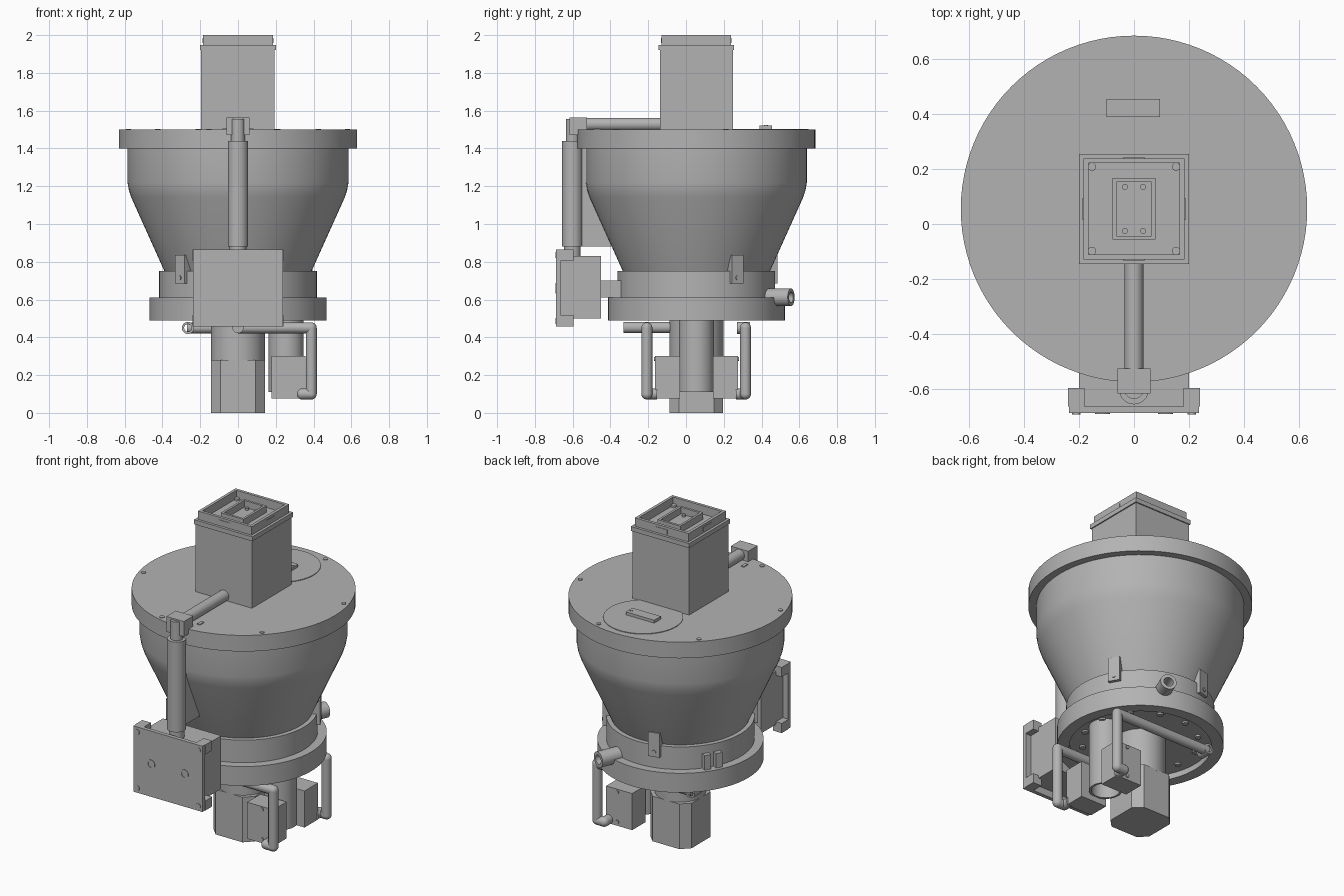
import bpy, bmesh, math
from mathutils import Vector, Matrix

cube = bpy.data.objects.get("Cube")
if cube:
    bpy.data.objects.remove(cube, do_unlink=True)

grey = bpy.data.materials.new("machine_grey")
grey.use_nodes = True
COLOR = (0.45, 0.45, 0.45, 1)
grey.diffuse_color = COLOR
grey.node_tree.nodes["Principled BSDF"].inputs["Base Color"].default_value = COLOR

CY = 0.055  # y of the main vertical axis


def finish(name, bm, smooth=False):
    bmesh.ops.recalc_face_normals(bm, faces=bm.faces)
    mesh = bpy.data.meshes.new(name)
    bm.to_mesh(mesh)
    bm.free()
    ob = bpy.data.objects.new(name, mesh)
    bpy.context.collection.objects.link(ob)
    mesh.materials.append(grey)
    if smooth:
        bpy.ops.object.select_all(action='DESELECT')
        ob.select_set(True)
        bpy.context.view_layer.objects.active = ob
        bpy.ops.object.shade_smooth_by_angle(angle=math.radians(32))
    return ob


def box(name, x, y, z, matrix=Matrix()):
    """Box from (min, max) ranges."""
    bm = bmesh.new()
    size = [r[1] - r[0] for r in (x, y, z)]
    mid = [(r[1] + r[0]) / 2 for r in (x, y, z)]
    bmesh.ops.create_cube(bm, size=1, matrix=matrix @ Matrix.Translation(mid) @ Matrix.Diagonal((*size, 1)))
    return finish(name, bm)


def lathe(name, profile, at=(0, CY, 0), axis=(0, 0, 1), steps=96):
    """Turn (radius, height) points about an axis."""
    bm = bmesh.new()
    pts = [bm.verts.new((r, 0, h)) for r, h in profile]
    edges = [bm.edges.new(p) for p in zip(pts, pts[1:])]
    bmesh.ops.spin(bm, geom=pts + edges, cent=(0, 0, 0), axis=(0, 0, 1), angle=math.tau, steps=steps)
    bmesh.ops.remove_doubles(bm, verts=bm.verts, dist=1e-5)
    turn = Vector((0, 0, 1)).rotation_difference(Vector(axis)).to_matrix().to_4x4()
    bm.transform(Matrix.Translation(at) @ turn)
    return finish(name, bm, True)


def rod(name, a, b, r, steps=32):
    a, b = Vector(a), Vector(b)
    h = (b - a).length
    return lathe(name, [(0, 0), (r, 0), (r, h), (0, h)], a, b - a, steps)


def sleeve(name, a, b, r, inner, steps=40):
    a, b = Vector(a), Vector(b)
    h = (b - a).length
    return lathe(name, [(inner, 0), (r, 0), (r, h), (inner, h), (inner, 0)], a, b - a, steps)


def tube(name, points, r):
    """Bent tube with round corners."""
    for i, (a, b) in enumerate(zip(points, points[1:])):
        rod(f"{name}_run_{i}", a, b, r, 24)
    for i, p in enumerate(points[1:-1]):
        bm = bmesh.new()
        bmesh.ops.create_uvsphere(bm, u_segments=24, v_segments=12, radius=r, matrix=Matrix.Translation(p))
        finish(f"{name}_bend_{i}", bm, True)


def frame(name, hx, hy, wall, z):
    """Rectangular rim with open middle."""
    for s in (-1, 1):
        box(f"{name}_side", sorted((s * hx, s * (hx - wall))), (CY - hy, CY + hy), z)
        box(f"{name}_end", (-hx + wall, hx - wall), sorted((CY + s * hy, CY + s * (hy - wall))), z)


def radial(deg):
    """Frame whose x axis points outward from the main axis."""
    return Matrix.Translation((0, CY, 0)) @ Matrix.Rotation(math.radians(deg), 4, 'Z')


# Hopper, collar and recessed base ring
lathe("hopper", [(0, 1.41), (0.585, 1.41), (0.585, 1.22), (0.578, 1.18), (0.565, 1.14), (0.385, 0.74), (0, 0.74)])
lathe("collar", [(0, 0.75), (0.417, 0.75), (0.417, 0.6), (0, 0.6)])
lathe("base_ring", [(0, 0.61), (0.468, 0.61), (0.468, 0.49), (0.4, 0.49), (0.4, 0.525), (0, 0.525)])
for i in range(12):
    p = radial(i * 30 + 10) @ Vector((0.33, 0, 0.526))
    rod("base_bolt", p, p - Vector((0, 0, 0.012)), 0.018, 16)

# Lid with bolts, hatch and handle
lathe("lid", [(0, 1.5), (0.63, 1.5), (0.63, 1.4), (0, 1.4)])
for i in range(6):
    p = radial(15 + i * 60) @ Vector((0.6, 0, 1.495))
    rod("lid_bolt", p, p + Vector((0, 0, 0.009)), 0.014, 16)
rod("hatch", (0, 0.42, 1.495), (0, 0.42, 1.504), 0.225, 64)
box("hatch_handle", (-0.1, 0.095), (0.39, 0.455), (1.5, 1.522))
rod("handle_screw", (0.08, 0.423, 1.52), (0.08, 0.423, 1.525), 0.01, 16)
for s in (-1, 1):
    box("lid_slot_plate", (s * 0.072 - 0.01, s * 0.072 + 0.01), (-0.49, -0.45), (1.495, 1.505))

# Upper drive housing with nested rims
box("drive_housing", (-0.195, 0.193), (-0.138, 0.248), (1.49, 1.92))
box("drive_flange", (-0.2, 0.2), (CY - 0.2, CY + 0.2), (1.92, 1.948))
frame("outer_rim", 0.184, 0.184, 0.018, (1.948, 2.0))
frame("inner_rim", 0.078, 0.112, 0.014, (1.948, 1.99))
for sx in (-1, 1):
    for sy in (-1, 1):
        for kind, dx, dy, r in (("flange", 0.153, 0.153, 0.015), ("terminal", 0.033, 0.08, 0.011)):
            p = Vector((sx * dx, CY + sy * dy, 1.945))
            rod(kind + "_bolt", p, p + Vector((0, 0, 0.015)), r, 16)
for i in range(4):
    box("rim_slot_plate", (0.18, 0.187), (-0.04, 0.04), (1.957, 1.985), radial(i * 90))

# Dust pipe over the lid and down the front
rod("lid_pipe", (0, -0.53, 1.528), (0, -0.13, 1.528), 0.034)
box("pipe_elbow", (-0.06, 0.06), (-0.617, -0.525), (1.47, 1.565))
rod("elbow_neck", (0, -0.6, 1.43), (0, -0.6, 1.555), 0.036)
rod("down_pipe", (0, -0.602, 0.88), (0, -0.602, 1.44), 0.054)
rod("down_pipe_foot", (0, -0.602, 0.82), (0, -0.602, 0.89), 0.044)
box("pipe_fin", (-0.012, 0.012), (-0.57, -0.35), (0.88, 1.4))

# Control box at the front
box("control_box", (-0.2, 0.2), (-0.67, -0.45), (0.5, 0.83))
box("cover_plate", (-0.237, 0.237), (-0.688, -0.664), (0.457, 0.865))
box("box_arm", (-0.12, 0.12), (-0.46, -0.34), (0.61, 0.7))
for s in (-1, 1):
    sleeve("cover_port", (s * 0.115, -0.66, 0.66), (s * 0.115, -0.691, 0.66), 0.027, 0.02)
    for z in (0.487, 0.835):
        box("corner_ear", sorted((s * 0.18, s * 0.24)), (-0.664, -0.596), (z - 0.03, z + 0.03))
        rod("corner_screw", (s * 0.21, -0.68, z), (s * 0.21, -0.692, z), 0.016, 16)

# Collar lugs, clamp and spigot
for deg in (30, 105, 225):
    m = radial(deg)
    box("lug", (0.38, 0.436), (-0.035, 0.035), (0.685, 0.835), m)
    rod("lug_pin", m @ Vector((0.43, 0, 0.715)), m @ Vector((0.441, 0, 0.715)), 0.012, 16)
for y in (-0.05, 0.02):
    box("clamp_block", (0.4, 0.445), (y, y + 0.04), (0.61, 0.7), radial(149))
m = radial(67)
sleeve("spigot", m @ Vector((0.4, 0, 0.612)), m @ Vector((0.545, 0, 0.612)), 0.047, 0.028)

# Lower motor: round neck and chamfered body
rod("motor_neck", (0, CY, 0.27), (0, CY, 0.53), 0.143, 64)
body = box("motor_body", (-0.142, 0.142), (CY - 0.142, CY + 0.142), (0, 0.28))
bm = bmesh.new()
bm.from_mesh(body.data)
upright = [e for e in bm.edges if abs(e.verts[0].co.z - e.verts[1].co.z) > 0.1]
bmesh.ops.bevel(bm, geom=upright, offset=0.05, segments=1, affect='EDGES')
bm.to_mesh(body.data)
bm.free()

# Outlet sleeve with paired valve blocks and air tubes
sleeve("outlet_sleeve", (0.255, CY, 0.11), (0.255, CY, 0.53), 0.093, 0.08, 48)
for s, ty, end_x in ((-1, -0.207, 0), (1, 0.315, -0.27)):
    near, far = CY + s * 0.088, CY + s * 0.219
    box("valve_block", (0.178, 0.357), sorted((near, far)), (0.075, 0.302))
    for z in (0.1, 0.285):
        rod("valve_screw", (0.28, far, z), (0.28, far + s * 0.006, z), 0.011, 16)
    tube("air_tube", [(0.34, far - s * 0.01, 0.1), (0.34, ty, 0.1), (0.388, ty, 0.1),
                      (0.388, ty, 0.45), (end_x, ty, 0.45)], 0.029)
sleeve("tube_end", (-0.265, 0.34, 0.45), (-0.265, 0.27, 0.45), 0.032, 0.02)
rod("air_inlet", (0, -0.33, 0.452), (0, -0.08, 0.452), 0.03)
